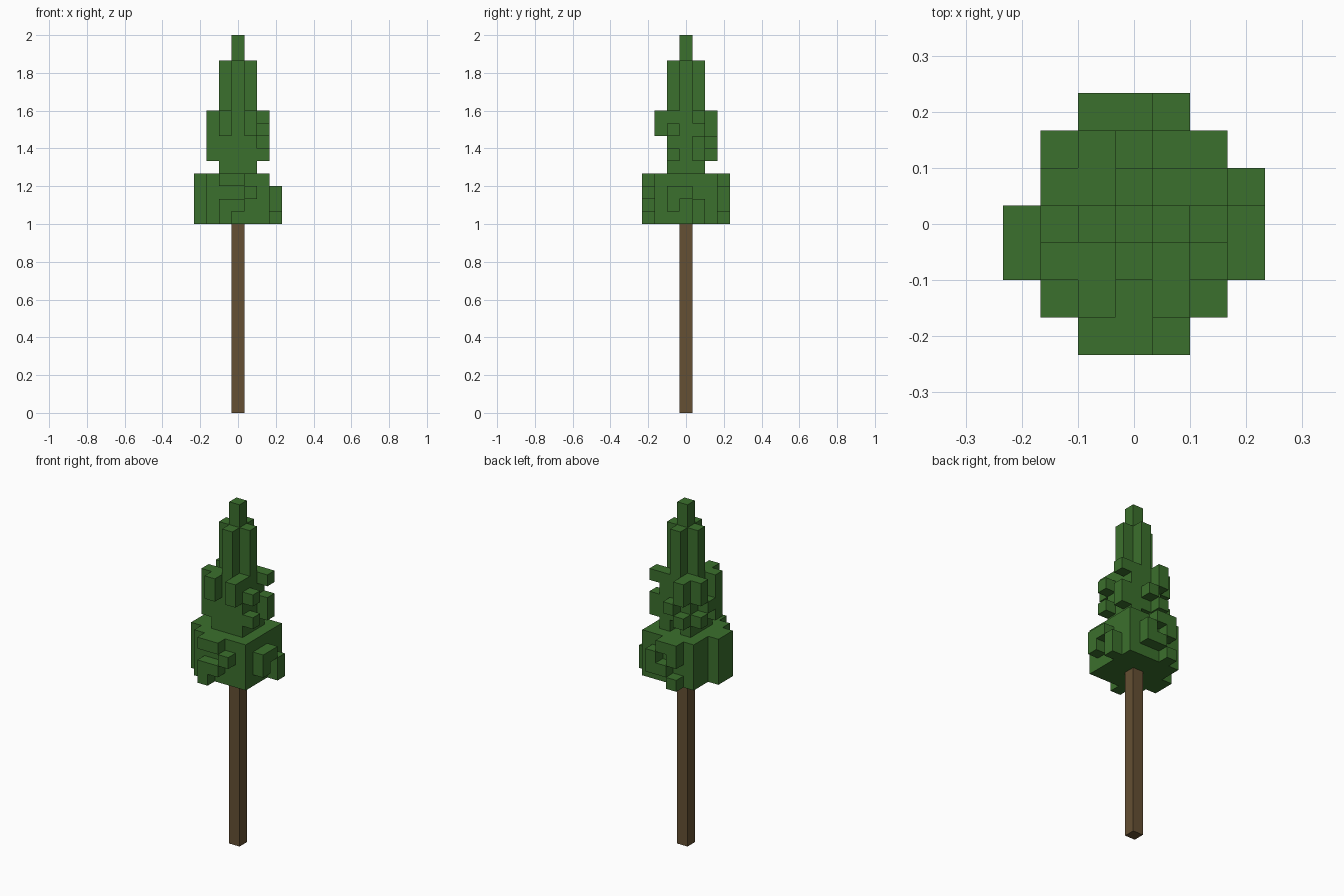
import bpy
import bmesh
from mathutils import Vector

if "Cube" in bpy.data.objects:
    bpy.data.objects.remove(bpy.data.objects["Cube"], do_unlink=True)

UNIT = 2 / 30  # edge of one block


def make_material(name, rgb):
    mat = bpy.data.materials.new(name)
    mat.use_nodes = True
    color = (*rgb, 1)
    mat.diffuse_color = color
    mat.node_tree.nodes["Principled BSDF"].inputs["Base Color"].default_value = color
    return mat


def span(value):
    """A single index, or an inclusive (first, last) pair."""
    first, last = value if isinstance(value, tuple) else (value, value)
    return range(first, last + 1)


def blocks(*boxes):
    return {(x, y, z) for bx, by, bz in boxes
            for x in span(bx) for y in span(by) for z in span(bz)}


def build(name, cells, mat):
    """Make the outer skin of a set of grid blocks as one mesh."""
    bm = bmesh.new()
    for cell in cells:
        base = Vector((cell[0], cell[1], cell[2] + 0.5))
        for axis in range(3):
            for sign in (-1, 1):
                beside = list(cell)
                beside[axis] += sign
                if tuple(beside) in cells:
                    continue
                n, u, v = Vector(), Vector(), Vector()
                n[axis] = sign / 2
                u[(axis + 1) % 3] = 0.5
                v[(axis + 2) % 3] = sign / 2
                corners = (-u - v, u - v, u + v, -u + v)
                bm.faces.new([bm.verts.new((base + n + c) * UNIT) for c in corners])
    bmesh.ops.remove_doubles(bm, verts=bm.verts[:], dist=UNIT / 100)
    mesh = bpy.data.meshes.new(name)
    bm.to_mesh(mesh)
    bm.free()
    mesh.materials.append(mat)
    obj = bpy.data.objects.new(name, mesh)
    bpy.context.collection.objects.link(obj)


bark = make_material("brown bark", (0.13, 0.08, 0.033))
leaf = make_material("green needles", (0.044, 0.162, 0.026))

# Trunk, running up through the lower foliage
trunk = blocks((0, 0, (0, 19)))
build("trunk", trunk, bark)

# Wide lower tier with ragged clumps on each side
lower = blocks(
    ((-2, 2), (-2, 2), (15, 18)),
    # left side clumps
    (3, -1, (16, 17)), (3, 0, 17), (3, 1, (15, 16)),
    # right side clump
    (-3, (-1, 0), (15, 18)),
    # front clumps
    ((-1, 0), -3, 18), (1, -3, 17), ((-1, 0), -3, 16), (-1, -3, 15),
    # back clumps
    ((-1, 0), 3, 18), (1, 3, (16, 17)), (-1, 3, 17), (0, 3, 16), (-1, 3, 15),
)

# Narrow neck, open at the back so that the trunk shows
neck = blocks(((-1, 1), (-1, 1), 19)) - blocks((0, 1, 19))

# Middle tier with sparse twigs
middle = blocks(
    ((-1, 1), (-1, 1), (20, 23)),
    # front twigs
    (-1, -2, (22, 23)), (1, -2, (22, 23)),
    # left twigs
    (2, -1, 22), (2, -1, 20), (2, 1, 23), (2, 1, (20, 21)),
    # right twigs
    (-2, -1, (20, 23)), (-2, 1, (22, 23)), (-2, 1, 20), (-2, 0, 21),
    # back twigs
    (-1, 2, (22, 23)), (-1, 2, 20), (0, 2, 21),
)

# Cross-shaped upper tier and the tip
upper = blocks(((-1, 1), 0, (24, 27)), (0, (-1, 1), (24, 27)), (0, 0, (28, 29)))

build("foliage", (lower | neck | middle | upper) - trunk, leaf)
